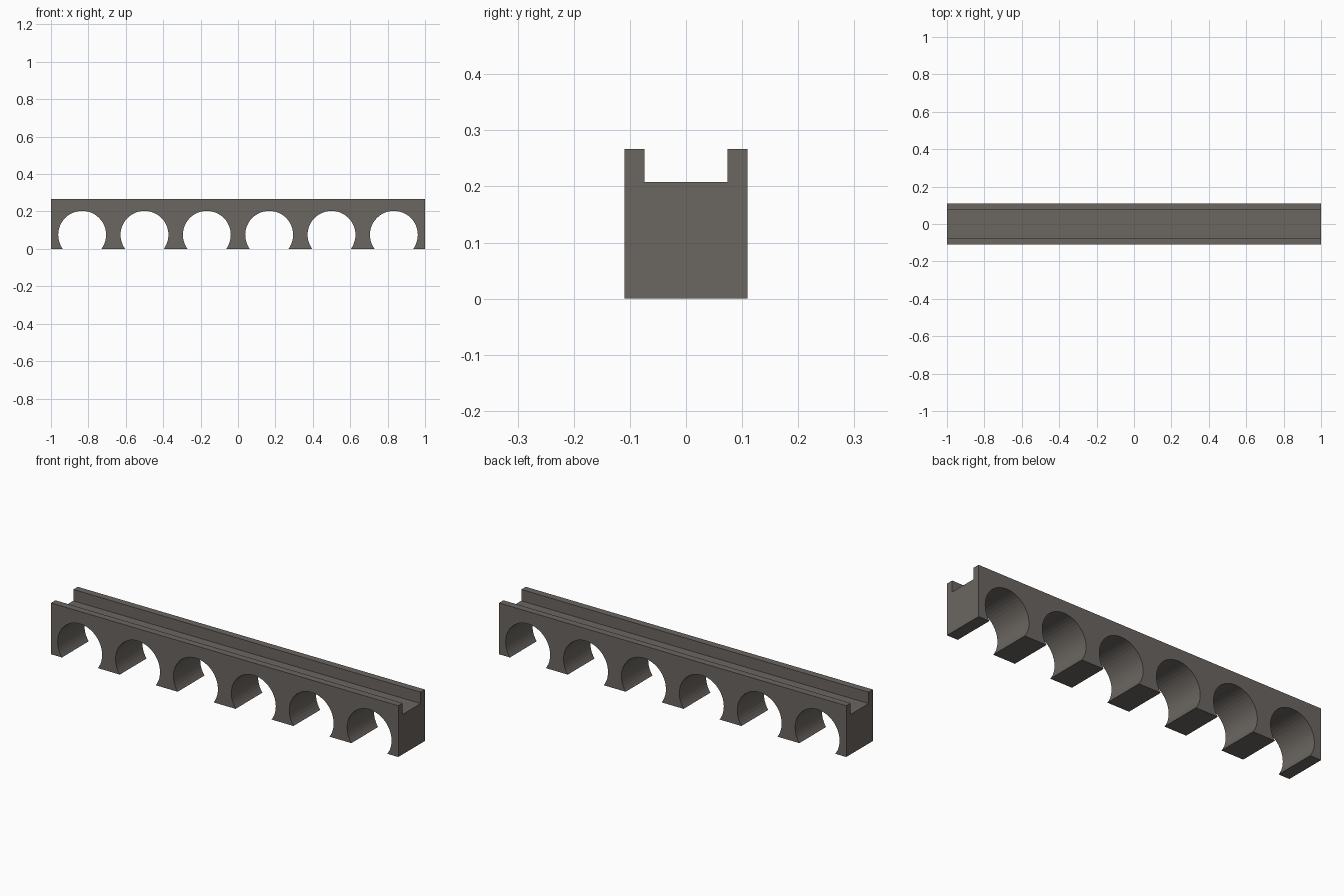
import bpy, bmesh, math
from mathutils import Matrix

if "Cube" in bpy.data.objects:
    bpy.data.objects.remove(bpy.data.objects["Cube"])

LENGTH, HALF_W, HEIGHT = 2.0, 0.11, 0.267
CHANNEL_HALF, CHANNEL_FLOOR = 0.074, 0.208
ARCHES, ARCH_R, ARCH_Z = 6, 0.128, 0.075

stone = bpy.data.materials.new("warm grey stone")
stone.diffuse_color = (0.147, 0.133, 0.12, 1)
stone.use_nodes = True
stone.node_tree.nodes["Principled BSDF"].inputs["Base Color"].default_value = stone.diffuse_color


def make_object(name, bm):
    bmesh.ops.recalc_face_normals(bm, faces=bm.faces[:])
    mesh = bpy.data.meshes.new(name)
    bm.to_mesh(mesh)
    bm.free()
    mesh.materials.append(stone)
    obj = bpy.data.objects.new(name, mesh)
    bpy.context.collection.objects.link(obj)
    return obj


# Aqueduct body: U-shaped section swept along x
section = [(-HALF_W, 0), (HALF_W, 0), (HALF_W, HEIGHT), (CHANNEL_HALF, HEIGHT),
           (CHANNEL_HALF, CHANNEL_FLOOR), (-CHANNEL_HALF, CHANNEL_FLOOR),
           (-CHANNEL_HALF, HEIGHT), (-HALF_W, HEIGHT)]
bm = bmesh.new()
end = bm.faces.new([bm.verts.new((-LENGTH / 2, y, z)) for y, z in section])
swept = bmesh.ops.extrude_face_region(bm, geom=[end], use_keep_orig=True)
moved = [v for v in swept["geom"] if isinstance(v, bmesh.types.BMVert)]
bmesh.ops.translate(bm, verts=moved, vec=(LENGTH, 0, 0))
body = make_object("aqueduct_body", bm)

# Row of round arch cutters
bm = bmesh.new()
pitch = LENGTH / ARCHES
for i in range(ARCHES):
    x = -LENGTH / 2 + pitch * (i + 0.5)
    bmesh.ops.create_cone(
        bm, cap_ends=True, segments=48, radius1=ARCH_R, radius2=ARCH_R, depth=0.5,
        matrix=Matrix.Translation((x, 0, ARCH_Z)) @ Matrix.Rotation(math.pi / 2, 4, 'X'))
cutter = make_object("arch_cutters", bm)
cutter.hide_render = True
cutter.display_type = 'WIRE'

cut = body.modifiers.new("arches", 'BOOLEAN')
cut.operation = 'DIFFERENCE'
cut.solver = 'EXACT'
cut.object = cutter
